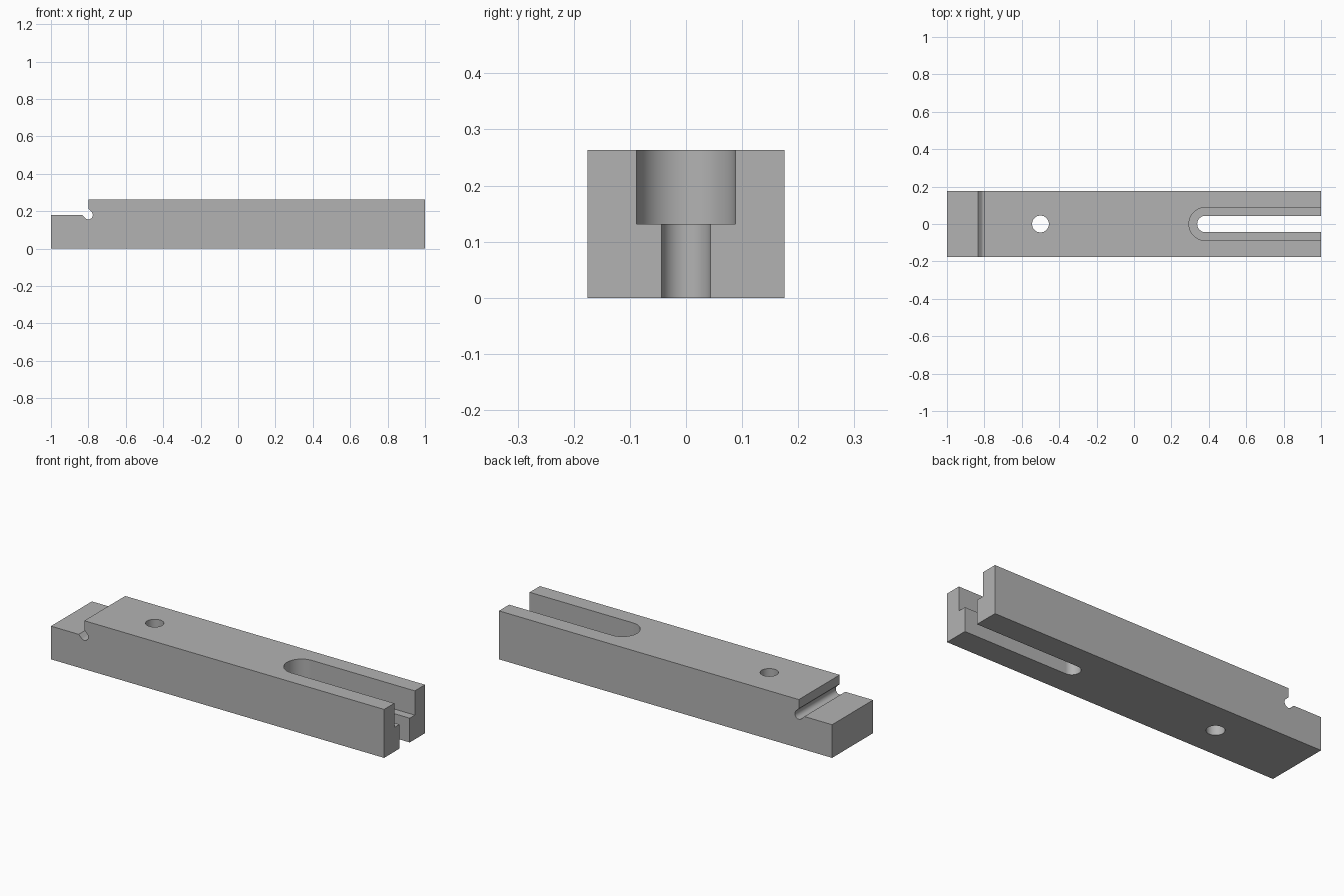
import bpy, bmesh
from math import pi, cos, sin, radians

if "Cube" in bpy.data.objects:
    bpy.data.objects.remove(bpy.data.objects["Cube"], do_unlink=True)

HALF_WIDTH, HEIGHT = 0.1755, 0.263
STEP_X, STEP_Z = -0.8, 0.18
RELIEF = 0.0237

steel = bpy.data.materials.new("plain grey steel")
steel.use_nodes = True
grey = (0.45, 0.45, 0.45, 1)
steel.diffuse_color = grey
steel.node_tree.nodes["Principled BSDF"].inputs["Base Color"].default_value = grey


def arc(cx, cy, r, start, end, steps):
    """Points along a circular arc, angles in degrees."""
    angles = [radians(start + (end - start) * i / steps) for i in range(steps + 1)]
    return [(cx + r * cos(a), cy + r * sin(a)) for a in angles]


def prism(name, points, offset):
    """Extrude a closed outline of 3D points along an offset."""
    bm = bmesh.new()
    face = bm.faces.new([bm.verts.new(p) for p in points])
    grown = bmesh.ops.extrude_face_region(bm, geom=[face])["geom"]
    bmesh.ops.translate(bm, vec=offset, verts=[v for v in grown if isinstance(v, bmesh.types.BMVert)])
    bmesh.ops.recalc_face_normals(bm, faces=bm.faces)
    mesh = bpy.data.meshes.new(name)
    bm.to_mesh(mesh)
    bm.free()
    mesh.materials.append(steel)
    obj = bpy.data.objects.new(name, mesh)
    bpy.context.collection.objects.link(obj)
    return obj


def upright_cutter(name, outline, bottom, top):
    return prism(name, [(x, y, bottom) for x, y in outline], (0, 0, top - bottom))


def open_slot(radius):
    """Slot with a round inner end, running out past the right end of the bar."""
    return arc(0.382, 0, radius, 90, 270, 32) + [(1.1, -radius), (1.1, radius)]


# Bar side profile: stepped end with a rounded diagonal relief in the corner
reach = RELIEF * 2 ** 0.5
profile = [(-1, 0), (1, 0), (1, HEIGHT), (STEP_X, HEIGHT), (STEP_X, STEP_Z + reach)]
profile += arc(STEP_X, STEP_Z, RELIEF, 45, -135, 24)
profile += [(STEP_X - reach, STEP_Z), (-1, STEP_Z)]
bar = prism("clamp_bar", [(x, -HALF_WIDTH, z) for x, z in profile], (0, 2 * HALF_WIDTH, 0))

# Through hole, narrow through slot and wide upper slot
cutters = [
    upright_cutter("hole_cutter", arc(-0.5, 0, 0.045, 0, 360, 48)[:-1], -0.1, 0.4),
    upright_cutter("narrow_slot_cutter", open_slot(0.044), -0.1, 0.4),
    upright_cutter("wide_slot_cutter", open_slot(0.088), HEIGHT / 2, 0.4),
]
bpy.context.view_layer.objects.active = bar
for cutter in cutters:
    cutter.hide_render = True
    cut = bar.modifiers.new(cutter.name, "BOOLEAN")
    cut.operation = "DIFFERENCE"
    cut.solver = "EXACT"
    cut.object = cutter
    bpy.ops.object.modifier_apply(modifier=cut.name)
    bpy.data.objects.remove(cutter, do_unlink=True)

# Smooth curved walls, keep machined edges sharp
bpy.ops.object.select_all(action="DESELECT")
bar.select_set(True)
bpy.ops.object.shade_smooth_by_angle(angle=radians(30))
